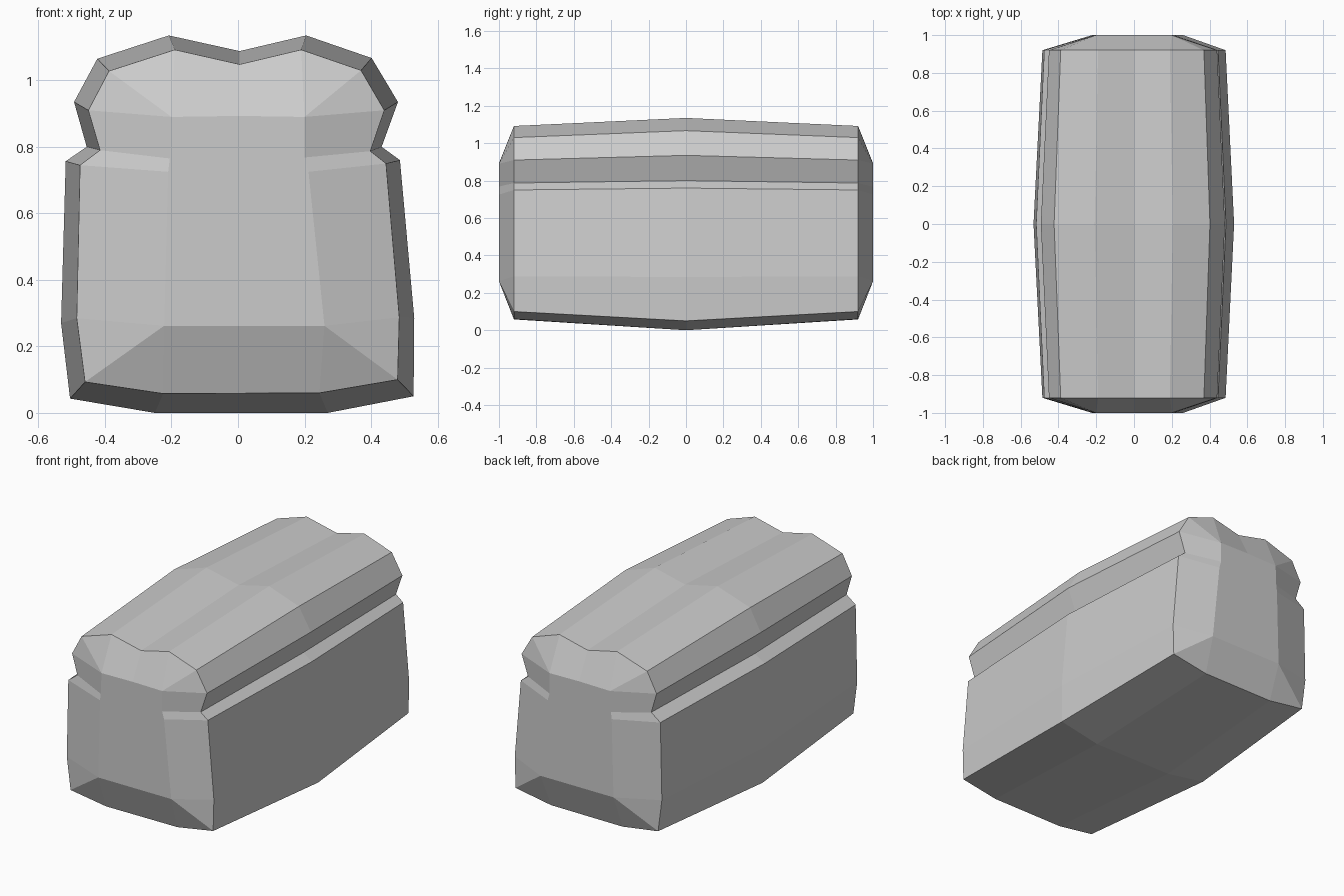
import bpy, bmesh

if "Cube" in bpy.data.objects:
    bpy.data.objects.remove(bpy.data.objects["Cube"])

# Cross-section at the middle of the loaf (x, z), from lower right, going round
MIDDLE = [(.27, 0), (.528, .05), (.53, .285), (.487, .76), (.432, .80), (.481, .935),
          (.402, 1.067), (.205, 1.135), (.005, 1.088), (-.208, 1.135), (-.423, 1.065),
          (-.493, .935), (-.455, .80), (-.518, .757), (-.532, .27), (-.505, .043), (-.25, 0)]

# Slightly smaller cross-section at the rim of each end
RIM = [(.245, .06), (.48, .10), (.485, .288), (.445, .75), (.398, .787), (.44, .91),
       (.37, 1.03), (.19, 1.092), (.005, 1.048), (-.19, 1.092), (-.388, 1.028),
       (-.45, .91), (-.415, .79), (-.475, .745), (-.485, .285), (-.46, .093), (-.225, .058)]

# Flat panel in the centre of each end, and which panel point each rim point joins
PANEL = [(.26, .262), (.212, .725), (.20, .768), (.20, .89), (.005, .893),
         (-.20, .89), (-.205, .765), (-.21, .725), (-.222, .262)]
JOIN = [0, 0, 0, 1, 2, 3, 3, 3, 4, 5, 5, 5, 6, 7, 8, 8, 8]

bm = bmesh.new()


def ring(points, y):
    return [bm.verts.new((x, y, z)) for x, z in points]


def bridge(a, b):
    """Join two equal-length loops; repeated points collapse to triangles."""
    for i in range(len(a)):
        j = (i + 1) % len(a)
        corners = list(dict.fromkeys([a[i], a[j], b[j], b[i]]))
        bm.faces.new(corners)


# Body halves, each with a bulging end
middle = ring(MIDDLE, 0)
for side in (-1, 1):
    rim = ring(RIM, side * .92)
    panel = ring(PANEL, side)
    bridge(middle, rim)
    bridge(rim, [panel[k] for k in JOIN])
    bm.faces.new(panel)

bmesh.ops.recalc_face_normals(bm, faces=bm.faces)
mesh = bpy.data.meshes.new("bread_loaf")
bm.to_mesh(mesh)
bm.free()
loaf = bpy.data.objects.new("bread_loaf", mesh)
bpy.context.collection.objects.link(loaf)
